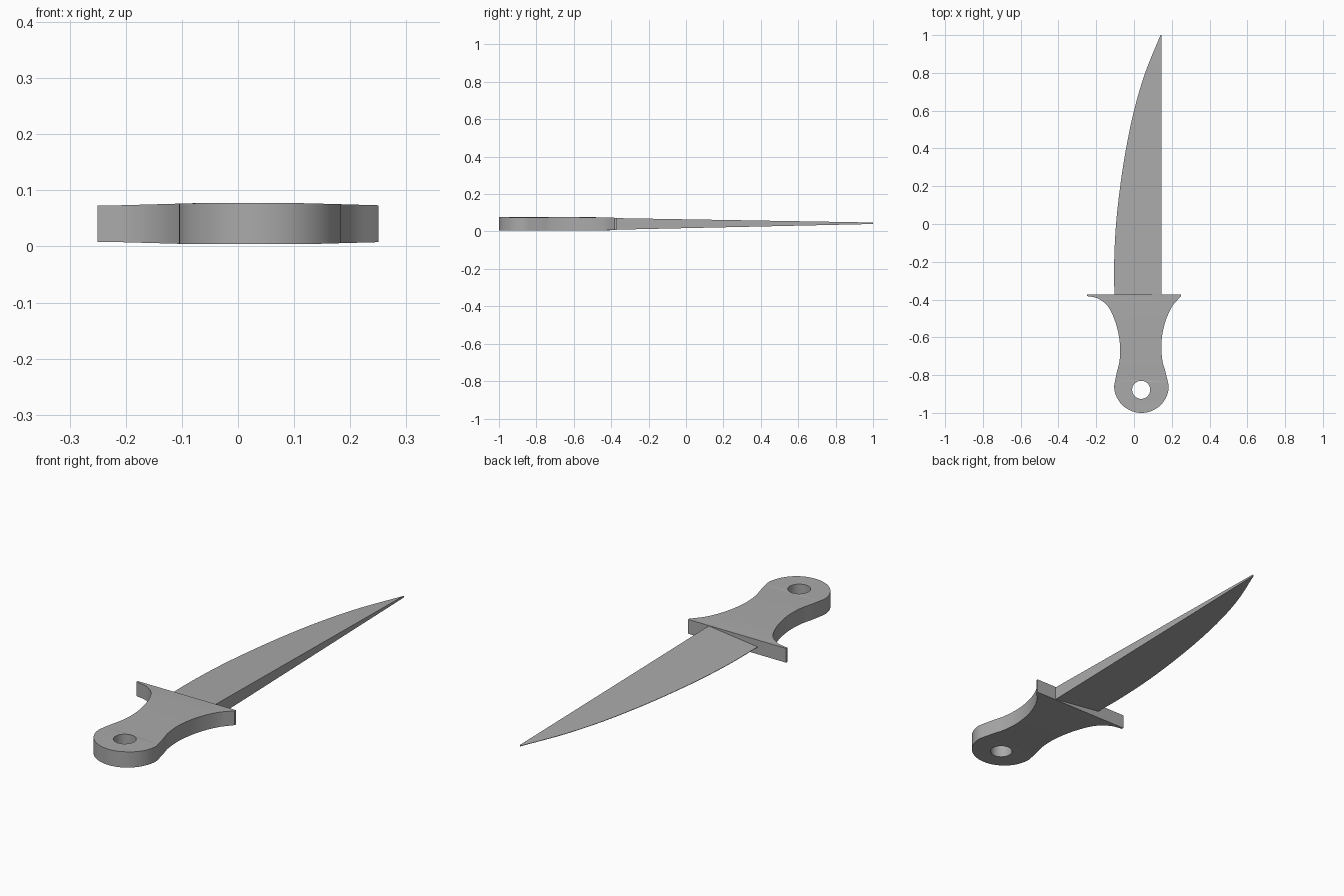
import bpy, bmesh, math
from mathutils import Vector

if "Cube" in bpy.data.objects:
    bpy.data.objects.remove(bpy.data.objects["Cube"])

steel = bpy.data.materials.new("plain_grey")
steel.diffuse_color = (0.4, 0.4, 0.4, 1)
steel.use_nodes = True
steel.node_tree.nodes["Principled BSDF"].inputs["Base Color"].default_value = steel.diffuse_color


def smooth(pts, n=6):
    """Spline through a few control points."""
    p = [Vector(q) for q in pts]
    p = [2 * p[0] - p[1]] + p + [2 * p[-1] - p[-2]]
    out = []
    for a, b, c, d in zip(p, p[1:], p[2:], p[3:]):
        for i in range(n):
            t = i / n
            out.append(0.5 * (2 * b + (c - a) * t + (2 * a - 5 * b + 4 * c - d) * t * t
                              + (3 * b - a - 3 * c + d) * t ** 3))
    return out + [p[-2]]


def arc(cx, cy, r, a0, a1, n):
    return [Vector((cx + r * math.cos(a0 + (a1 - a0) * i / n),
                    cy + r * math.sin(a0 + (a1 - a0) * i / n))) for i in range(n + 1)]


def finish(name, mesh):
    ob = bpy.data.objects.new(name, mesh)
    bpy.context.collection.objects.link(ob)
    mesh.materials.clear()
    mesh.materials.append(steel)
    bpy.ops.object.select_all(action='DESELECT')
    bpy.context.view_layer.objects.active = ob
    ob.select_set(True)
    bpy.ops.object.shade_smooth_by_angle(angle=math.radians(30))
    return ob


# Handle with flared guard, round pommel and a through hole
left = smooth([(-0.25, -0.381), (-0.19, -0.395), (-0.135, -0.44), (-0.095, -0.53),
               (-0.075, -0.63), (-0.076, -0.72), (-0.092, -0.79), (-0.105, -0.855)])
right = smooth([(0.184, -0.855), (0.166, -0.78), (0.15, -0.72), (0.145, -0.63),
                (0.162, -0.53), (0.2, -0.44), (0.25, -0.381)])
pommel = arc(0.0395, -0.855, 0.145, math.pi, 2 * math.pi, 28)
outline = [Vector((0.25, -0.372)), Vector((-0.25, -0.372))] + left + pommel[1:-1] + right
hole = arc(0.038, -0.878, 0.048, 0, 2 * math.pi, 28)[:-1]

curve = bpy.data.curves.new("handle_profile", 'CURVE')
curve.dimensions = '2D'
curve.fill_mode = 'BOTH'
curve.extrude = 0.0365
for loop in (outline, hole):
    s = curve.splines.new('POLY')
    s.points.add(len(loop) - 1)
    for pt, v in zip(s.points, loop):
        pt.co = (v.x, v.y, 0, 1)
    s.use_cyclic_u = True
temp = bpy.data.objects.new("handle_profile", curve)
bpy.context.collection.objects.link(temp)
bpy.context.view_layer.update()
mesh = bpy.data.meshes.new_from_object(temp.evaluated_get(bpy.context.evaluated_depsgraph_get()))
bpy.data.objects.remove(temp)
bm = bmesh.new()
bm.from_mesh(mesh)
bmesh.ops.remove_doubles(bm, verts=bm.verts, dist=1e-5)
bmesh.ops.recalc_face_normals(bm, faces=bm.faces)
# Guard wings are slightly thinner than the grip
for v in bm.verts:
    thin = 1 - 0.1 * min(1, max(0, (abs(v.co.x - 0.02) - 0.1) / 0.13))
    v.co.z = 0.0405 + v.co.z * thin
bm.to_mesh(mesh)
bm.free()
finish("handle", mesh)

# Blade: wedge section, thick straight spine on the right, sharp curved edge on the left
edge = smooth([(-0.104, -0.378), (-0.105, -0.2), (-0.095, 0.0), (-0.073, 0.2),
               (-0.042, 0.4), (0.0, 0.6), (0.059, 0.8), (0.14, 1.0)])
bm = bmesh.new()
rings = []
for p in edge:
    t = (p.y + 0.378) / 1.378
    half, mid = 0.031 - 0.027 * t, 0.0405 + 0.0035 * t
    rings.append([bm.verts.new(c) for c in (
        (p.x, p.y, mid - 0.001), (0.145, p.y, mid - half),
        (0.145, p.y, mid + half), (p.x, p.y, mid + 0.001))])
for a, b in zip(rings, rings[1:]):
    for i in range(4):
        j = (i + 1) % 4
        bm.faces.new((a[i], a[j], b[j], b[i]))
bm.faces.new(rings[0])
bm.faces.new(rings[-1])
bmesh.ops.recalc_face_normals(bm, faces=bm.faces)
mesh = bpy.data.meshes.new("blade")
bm.to_mesh(mesh)
bm.free()
finish("blade", mesh)
